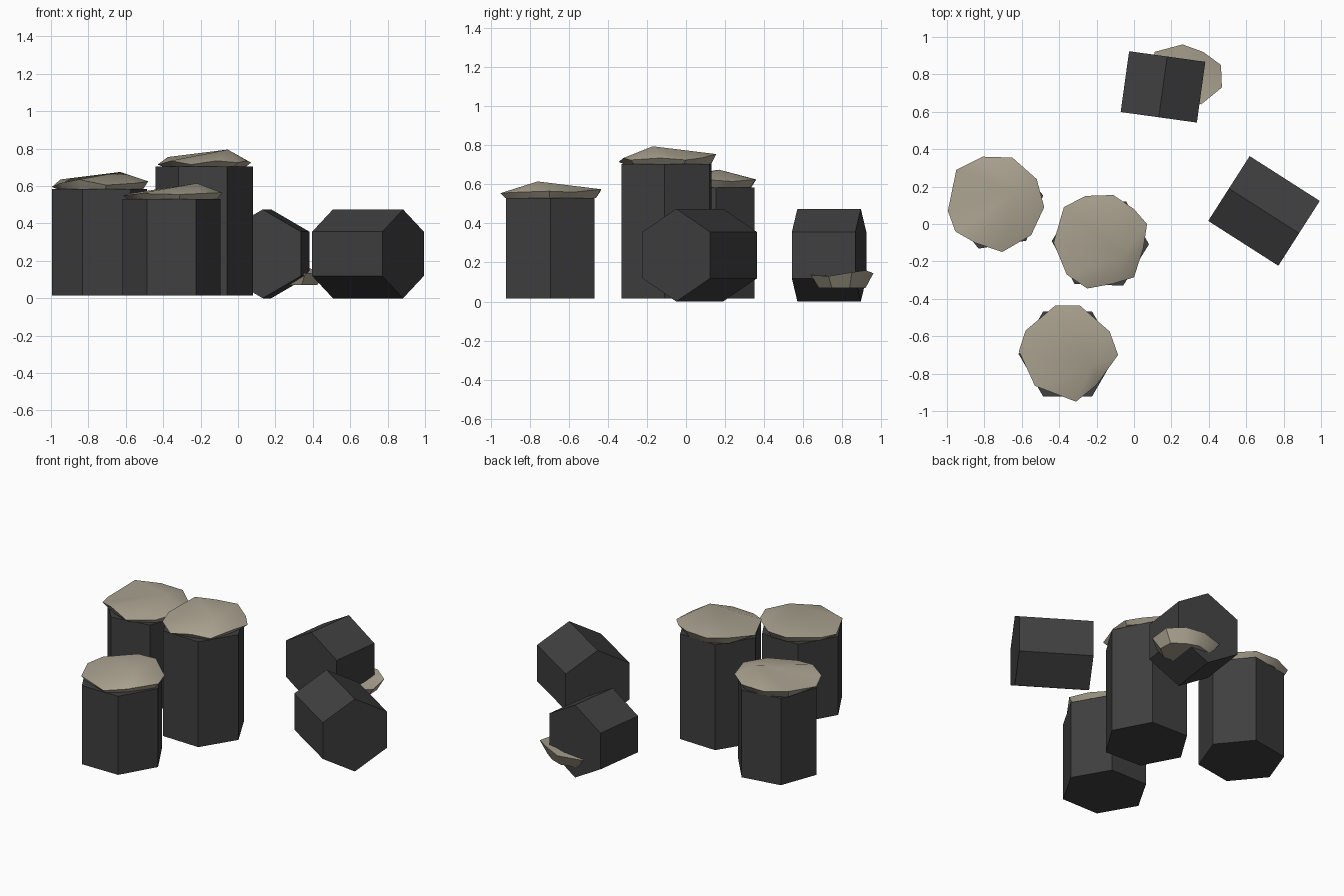
import bpy
import bmesh
from math import radians
from mathutils import Matrix, Vector

default_cube = bpy.data.objects.get("Cube")
if default_cube:
    bpy.data.objects.remove(default_cube, do_unlink=True)


def make_material(name, color):
    material = bpy.data.materials.new(name)
    material.use_nodes = True
    material.diffuse_color = color
    shader = material.node_tree.nodes["Principled BSDF"]
    shader.inputs["Base Color"].default_value = color
    return material


basalt = make_material("dark stone", (0.05, 0.05, 0.05, 1))
sand = make_material("pale sand", (0.41, 0.37, 0.285, 1))


def add_object(name, bm, material):
    bmesh.ops.recalc_face_normals(bm, faces=bm.faces)
    mesh = bpy.data.meshes.new(name)
    bm.to_mesh(mesh)
    bm.free()
    mesh.materials.append(material)
    obj = bpy.data.objects.new(name, mesh)
    bpy.context.collection.objects.link(obj)
    return obj


def hex_prism(name, radius, length, transform):
    """Six-sided column centred on its own axis, first corner on local x."""
    bm = bmesh.new()
    bmesh.ops.create_cone(bm, cap_ends=True, segments=6, radius1=radius,
                          radius2=radius, depth=length)
    # Put a corner exactly on the local x axis
    corner = bm.verts[:][0].co
    turn = Vector((1, 0)).angle_signed(corner.xy)
    bm.transform(transform @ Matrix.Rotation(turn, 4, "Z"))
    return add_object(name, bm, basalt)


def standing_column(name, x, y, top, radius, angle):
    bottom = 0.015
    place = Matrix.Translation((x, y, (top + bottom) / 2))
    spin = Matrix.Rotation(radians(angle), 4, "Z")
    hex_prism(name, radius, top - bottom, place @ spin)


def fallen_column(name, x, y, length, heading):
    radius = 0.2375
    place = Matrix.Translation((x, y, radius))
    spin = Matrix.Rotation(radians(heading), 4, "Z")
    # Lay the axis along x with a corner pointing up
    lay = Matrix.Rotation(radians(90), 4, "Y")
    hex_prism(name, radius, length, place @ spin @ lay)


def sand_cap(name, centre, apex, rim, base_scale):
    """Ragged rim, a narrower flat base below it and an off-centre peak."""
    bm = bmesh.new()
    centre = Vector(centre)
    upper = [bm.verts.new(centre + Vector(p)) for p in rim]
    lower = [bm.verts.new(centre + Vector((p[0], p[1], 0)) * base_scale)
             for p in rim]
    peak = bm.verts.new(centre + Vector(apex))
    for i in range(len(rim)):
        j = (i + 1) % len(rim)
        bm.faces.new((upper[i], upper[j], peak))
        bm.faces.new((lower[i], lower[j], upper[j], upper[i]))
    bm.faces.new(lower[::-1])
    obj = add_object(name, bm, sand)
    bpy.ops.object.select_all(action="DESELECT")
    obj.select_set(True)
    bpy.context.view_layer.objects.active = obj
    bpy.ops.object.shade_smooth_by_angle(angle=radians(35))


# Upright columns
standing_column("right_column", -0.74, 0.11, 0.585, 0.258, 9.5)
standing_column("tall_column", -0.18, -0.1, 0.705, 0.26, -2)
standing_column("front_column", -0.355, -0.695, 0.53, 0.262, 0)

# Toppled columns
fallen_column("fallen_left_column", 0.695, 0.07, 0.445, -32.6)
fallen_column("fallen_back_column", 0.155, 0.733, 0.328, 82.1)

# Sand caps on the upright columns
sand_cap("right_cap", (-0.74, 0.11, 0.585), (0.11, 0.06, 0.09), [
    (0.26, -0.02, 0.04), (0.22, 0.13, 0.03), (0.09, 0.245, 0.04),
    (-0.07, 0.25, 0.04), (-0.21, 0.18, 0.05), (-0.255, -0.04, 0.01),
    (-0.215, -0.15, 0.03), (-0.11, -0.21, 0.05), (0.035, -0.26, 0.02),
    (0.19, -0.17, 0.03)], 0.9)
sand_cap("tall_cap", (-0.18, -0.1, 0.705), (0.125, -0.07, 0.09), [
    (0.25, 0.1, 0.02), (0.18, 0.18, 0.03), (0.07, 0.255, 0.05),
    (-0.08, 0.25, 0.04), (-0.195, 0.19, 0.05), (-0.25, 0, 0.01),
    (-0.18, -0.17, 0.03), (-0.07, -0.245, 0.01), (0.065, -0.22, 0.03),
    (0.18, -0.185, 0.02), (0.23, -0.03, 0.03)], 0.9)
sand_cap("front_cap", (-0.355, -0.695, 0.53), (0.135, -0.065, 0.085), [
    (0.27, -0.005, 0.035), (0.225, 0.12, 0.03), (0.065, 0.26, 0.045),
    (-0.065, 0.26, 0.04), (-0.225, 0.125, 0.03), (-0.26, 0.015, 0.02),
    (-0.175, -0.17, 0.03), (0.045, -0.255, 0.025), (0.155, -0.165, 0.03)], 0.9)

# Loose cap caught under the fallen back column
sand_cap("fallen_cap", (0.28, 0.8, 0.07), (0, 0, 0.06), [
    (0.19, -0.07, 0.06), (0.185, 0.05, 0.08), (0.09, 0.12, 0.09),
    (-0.02, 0.16, 0.075), (-0.17, 0.12, 0.07), (-0.19, 0, 0.06),
    (-0.1, -0.14, 0.07), (0.08, -0.16, 0.065)], 0.75)
